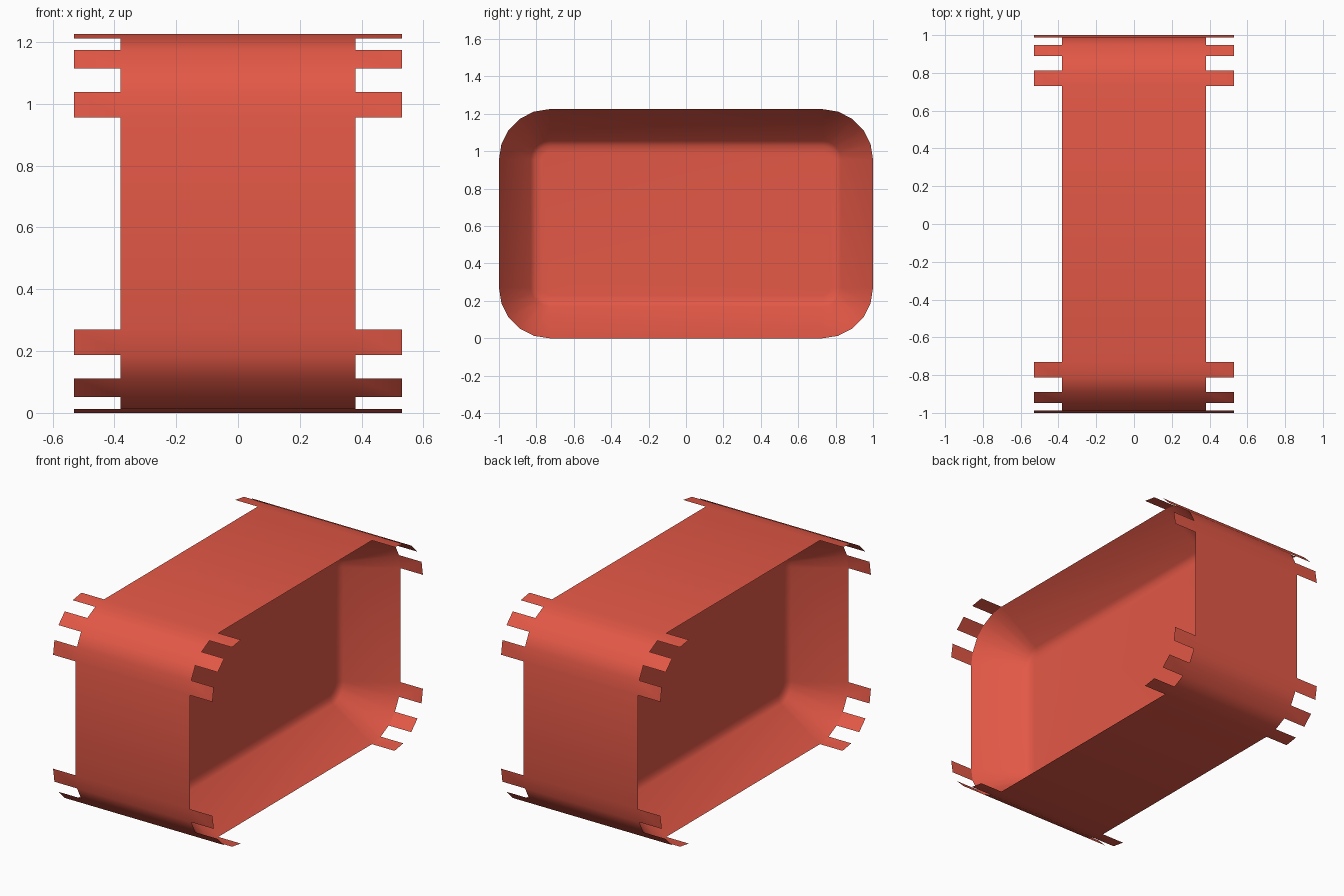
import bpy, bmesh, math

if "Cube" in bpy.data.objects:
    bpy.data.objects.remove(bpy.data.objects["Cube"])

HY, H, R = 1.0, 1.225, 0.27      # half length, height, corner radius
BODY, TAB = 0.38, 0.53           # half width of the shell and of its tabs
SEG = 5                          # segments per rounded corner

red = bpy.data.materials.new("warm red")
red.diffuse_color = (0.77, 0.098, 0.062, 1)
red.use_nodes = True
red.node_tree.nodes["Principled BSDF"].inputs["Base Color"].default_value = red.diffuse_color


def make_object(name, bm):
    mesh = bpy.data.meshes.new(name)
    bm.to_mesh(mesh)
    bm.free()
    mesh.materials.append(red)
    ob = bpy.data.objects.new(name, mesh)
    bpy.context.collection.objects.link(ob)
    bpy.ops.object.select_all(action='DESELECT')
    bpy.context.view_layer.objects.active = ob
    ob.select_set(True)
    bpy.ops.object.shade_smooth_by_angle(angle=math.radians(40))


def outline(inset):
    """Rounded rectangle in the YZ plane, counter-clockwise seen from +x."""
    pts = []
    r = R - inset
    for cy, cz, start in [(HY - R, R, -90), (HY - R, H - R, 0),
                          (R - HY, H - R, 90), (R - HY, R, 180)]:
        for i in range(SEG + 1):
            a = math.radians(start + 90 * i / SEG)
            pts.append((cy + r * math.cos(a), cz + r * math.sin(a)))
    return pts


profile = outline(0)
n = len(profile)

# Outer shell: open band, with tabs on every other corner segment
bm = bmesh.new()
xs = [-TAB, -BODY, BODY, TAB]
grid = [[bm.verts.new((x, y, z)) for x in xs] for y, z in profile]
for i in range(n):
    a, b = grid[i], grid[(i + 1) % n]
    k = i % (SEG + 1)
    has_tab = k < SEG and k % 2 == 0
    for c in (range(3) if has_tab else (1,)):
        bm.faces.new((a[c], b[c], b[c + 1], a[c + 1]))
bmesh.ops.delete(bm, geom=[v for v in bm.verts if not v.link_faces], context='VERTS')
make_object("outer_shell", bm)

# Recessed dish on each open side: sloping rim, small fillet, flat floor
STEPS = [(0, 0.38), (0.17, 0.12), (0.195, 0.103), (0.23, 0.10)]  # (inset, x)
for side, name in ((1, "right_dish"), (-1, "left_dish")):
    bm = bmesh.new()
    rings = [[bm.verts.new((side * x, y, z)) for y, z in outline(d)] for d, x in STEPS]
    for lo, hi in zip(rings, rings[1:]):
        for i in range(n):
            j = (i + 1) % n
            f = (lo[i], lo[j], hi[j], hi[i])
            bm.faces.new(f if side > 0 else f[::-1])
    bm.faces.new(rings[-1] if side > 0 else rings[-1][::-1])
    make_object(name, bm)
